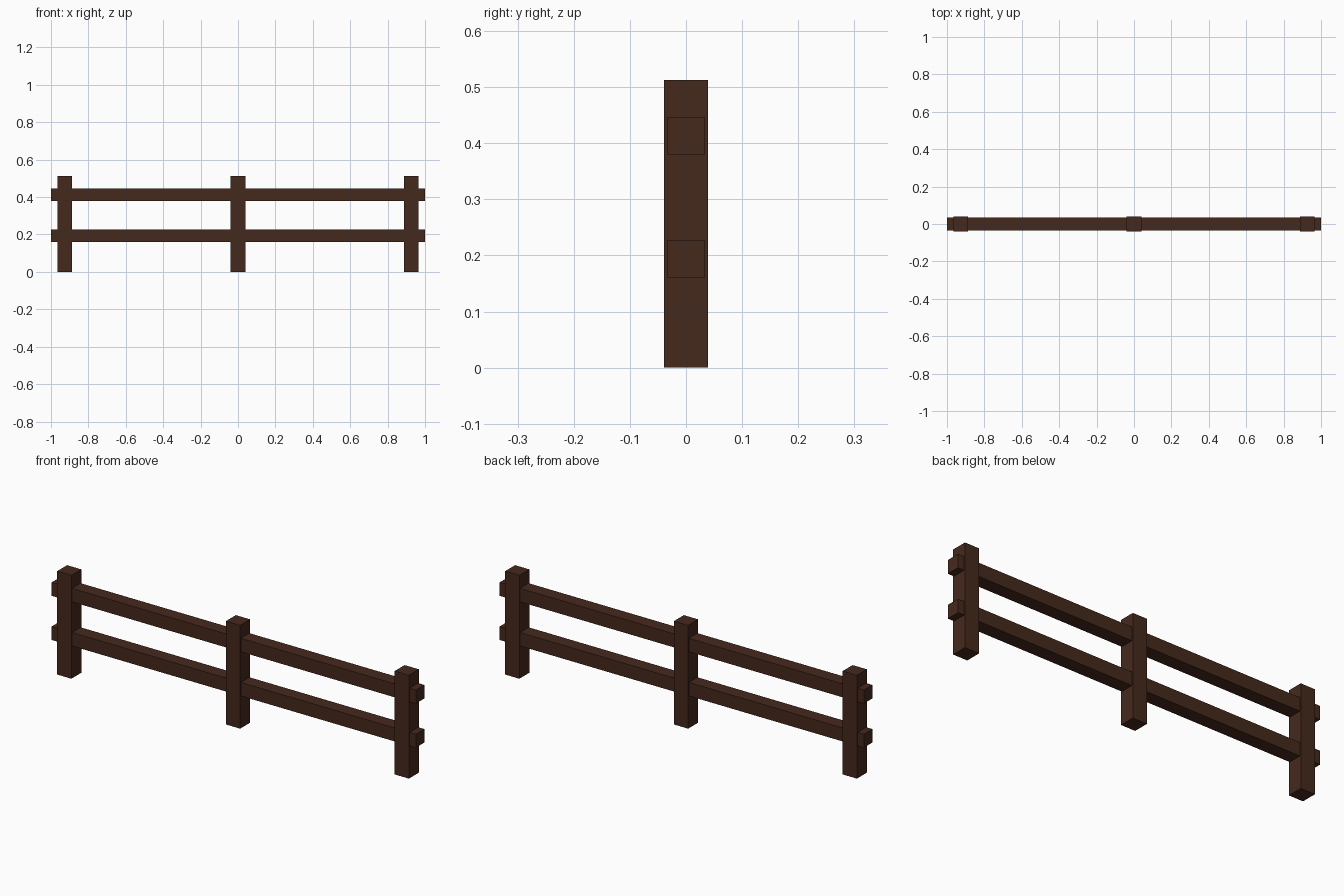
import bpy

if "Cube" in bpy.data.objects:
    bpy.data.objects.remove(bpy.data.objects["Cube"])

wood = bpy.data.materials.new("dark_wood")
wood.diffuse_color = (0.06, 0.022, 0.012, 1)
wood.use_nodes = True
wood.node_tree.nodes["Principled BSDF"].inputs["Base Color"].default_value = wood.diffuse_color


def box(name, center, size):
    bpy.ops.mesh.primitive_cube_add(size=1, location=center)
    obj = bpy.context.object
    obj.name = name
    obj.scale = size
    bpy.ops.object.transform_apply(location=False, rotation=False, scale=True)
    obj.data.materials.append(wood)


POST_WIDTH, POST_HEIGHT = 0.078, 0.513
RAIL_WIDTH = 0.067

# Three upright posts
for name, x in (("left_post", -0.927), ("middle_post", 0), ("right_post", 0.927)):
    box(name, (x, 0, POST_HEIGHT / 2), (POST_WIDTH, POST_WIDTH, POST_HEIGHT))

# Two horizontal rails running through the posts
for name, z in (("lower_rail", 0.194), ("upper_rail", 0.413)):
    box(name, (0, 0, z), (2, RAIL_WIDTH, RAIL_WIDTH))
